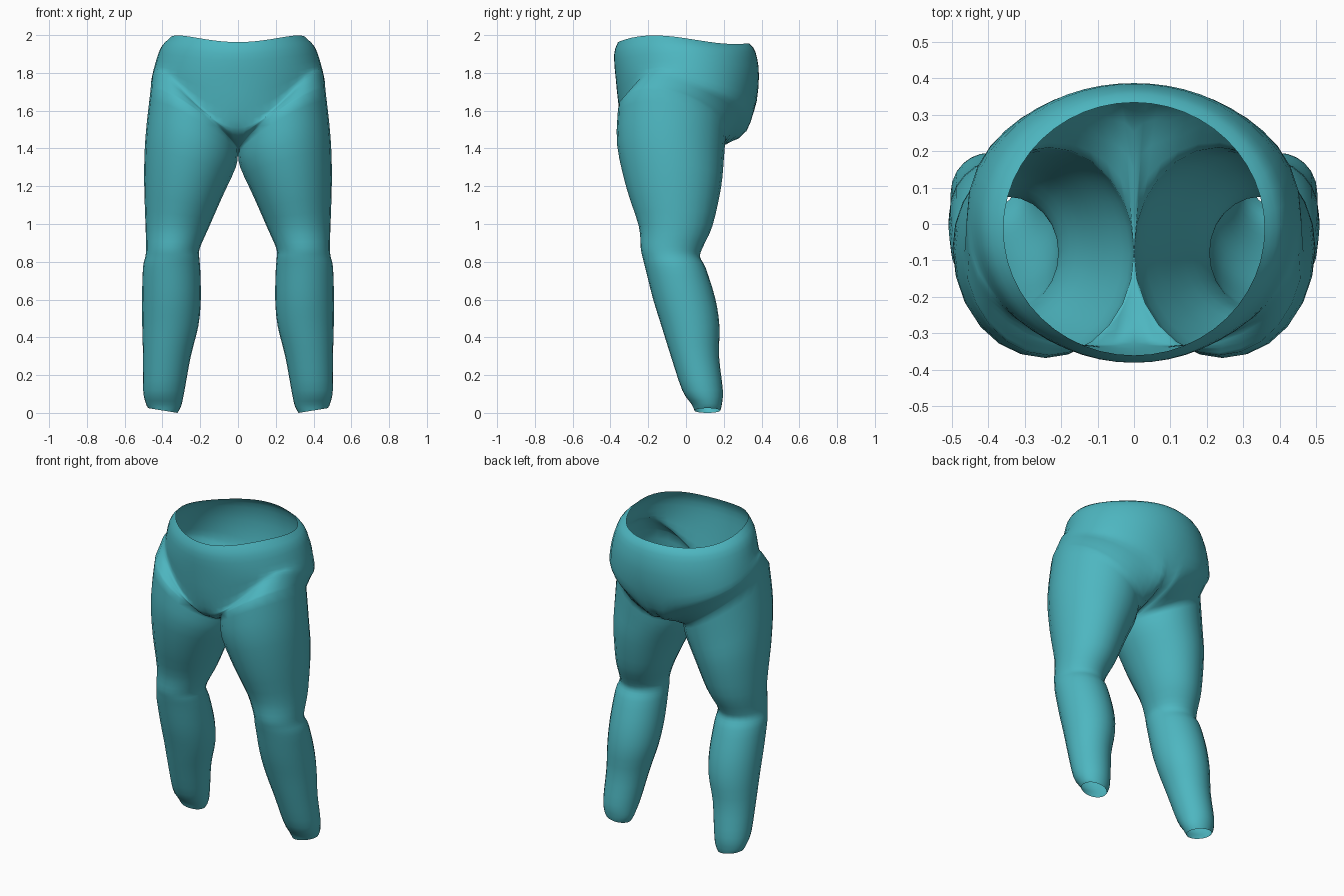
import bpy, bmesh, math
from mathutils import Vector

if "Cube" in bpy.data.objects:
    bpy.data.objects.remove(bpy.data.objects["Cube"])

COLS = 24      # columns around one half of the garment
STEPS = 3      # spline steps between rows


def half_arc(width, front, back, z_front, z_side, z_back,
             forward=0.0, warp=0.0, power=1.0, z_power=2):
    """Rounded half loop from front centre, round the side, to back centre."""
    pts = []
    for i in range(COLS + 1):
        t = math.pi * i / COLS
        t -= warp * math.sin(2 * t) / 2
        c, s = math.cos(t), max(math.sin(t), 0.0)
        y = (front + back) / 2 - (back - front) / 2 * math.copysign(abs(c) ** power, c)
        w = abs(c) ** z_power
        z = z_side * (1 - w) + (z_front if c > 0 else z_back) * w + forward * s * s * c
        pts.append(Vector((width * s ** power, y, z)))
    return pts


def leg_ring(x_in, x_out, front, back, z_in, z_out, lift=0.0):
    """Tilted ellipse starting at the inner side and passing the front first."""
    pts = []
    for i in range(COLS + 1):
        a = 2 * math.pi * i / COLS
        c, s = math.cos(a), math.sin(a)
        pts.append(Vector(((x_in + x_out) / 2 - (x_out - x_in) / 2 * c,
                           (front + back) / 2 - (back - front) / 2 * s,
                           (z_in + z_out) / 2 - (z_out - z_in) / 2 * c + lift * s)))
    return pts


def between(a, b, front_push, back_push, power):
    """Row halfway between two rows, bulged near the centre line."""
    pts = []
    for i in range(COLS + 1):
        c = math.cos(math.pi * i / COLS)
        push = Vector(front_push if c > 0 else back_push)
        pts.append((a[i] + b[i]) / 2 + push * abs(c) ** power)
    return pts


def smooth_rows(rows):
    """Catmull-Rom interpolation through the rows, column by column."""
    out = []
    for k in range(len(rows) - 1):
        quad = [rows[max(k - 1, 0)], rows[k], rows[k + 1], rows[min(k + 2, len(rows) - 1)]]
        for j in range(STEPS):
            t = j / STEPS
            out.append([0.5 * (2 * b + (c - a) * t + (2 * a - 5 * b + 4 * c - d) * t * t
                               + (3 * b - a - 3 * c + d) * t ** 3)
                        for a, b, c, d in zip(*quad)])
    return out + [rows[-1]]


def add_skin(bm, rows):
    grid = [[bm.verts.new(p) for p in row] for row in rows]
    for r0, r1 in zip(grid, grid[1:]):
        for i in range(COLS):
            bm.faces.new((r0[i], r1[i], r1[i + 1], r0[i + 1]))


# Hip ring shared by the seat and the leg
hip = leg_ring(0.0, 0.464, -0.36, 0.21, 1.38, 1.70, 0.07)

# Waist and seat rows, top to bottom
waist = half_arc(0.358, -0.36, 0.333, 1.963, 1.985, 1.957, 0.05)
band = half_arc(0.408, -0.38, 0.368, 1.90, 1.935, 1.91, 0.02, 0.1)
upper = half_arc(0.442, -0.372, 0.386, 1.77, 1.835, 1.78, 0.02, 0.25, 0.97)
lower = half_arc(0.458, -0.342, 0.358, 1.55, 1.765, 1.59, 0.15, 0.5, 0.87, 4)
under = between(lower, hip, (0, -0.06, -0.01), (0, 0.11, -0.03), 12)

# Leg rows, hip to ankle
leg = [hip] + [leg_ring(*r) for r in (
    (0.012, 0.49, -0.365, 0.20, 1.30, 1.46, 0.04),
    (0.085, 0.497, -0.315, 0.185, 1.14, 1.24),
    (0.155, 0.490, -0.25, 0.14, 0.98, 1.00),
    (0.203, 0.486, -0.240, 0.088, 0.87, 0.88),
    (0.205, 0.490, -0.23, 0.075, 0.82, 0.83),
    (0.20, 0.503, -0.215, 0.105, 0.76, 0.77),
    (0.197, 0.508, -0.175, 0.155, 0.60, 0.61),
    (0.21, 0.507, -0.13, 0.177, 0.46, 0.46),
    (0.25, 0.503, -0.08, 0.175, 0.30, 0.30),
    (0.283, 0.502, -0.02, 0.195, 0.12, 0.12),
    (0.30, 0.488, 0.03, 0.19, 0.04, 0.05),
    (0.32, 0.475, 0.045, 0.182, 0.0, 0.025))]

bm = bmesh.new()
add_skin(bm, smooth_rows([waist, band, upper, lower, under, hip]))
add_skin(bm, smooth_rows(leg))
for v in bm.verts:
    v.co.x = max(v.co.x, 0.0)
bmesh.ops.remove_doubles(bm, verts=bm.verts, dist=0.0005)

# Outward normals
bmesh.ops.recalc_face_normals(bm, faces=bm.faces)
outer = max(bm.faces, key=lambda f: f.calc_center_median().x)
if outer.normal.x < 0:
    bmesh.ops.reverse_faces(bm, faces=bm.faces)

mesh = bpy.data.meshes.new("trousers")
bm.to_mesh(mesh)
bm.free()
trousers = bpy.data.objects.new("trousers", mesh)
bpy.context.collection.objects.link(trousers)

teal = bpy.data.materials.new("teal cloth")
teal.diffuse_color = (0.075, 0.47, 0.53, 1.0)
teal.use_nodes = True
teal.node_tree.nodes["Principled BSDF"].inputs["Base Color"].default_value = teal.diffuse_color
mesh.materials.append(teal)
for p in mesh.polygons:
    p.use_smooth = True

# Other half
mirror = trousers.modifiers.new("other_half", 'MIRROR')
mirror.use_clip = True
mirror.merge_threshold = 0.001
